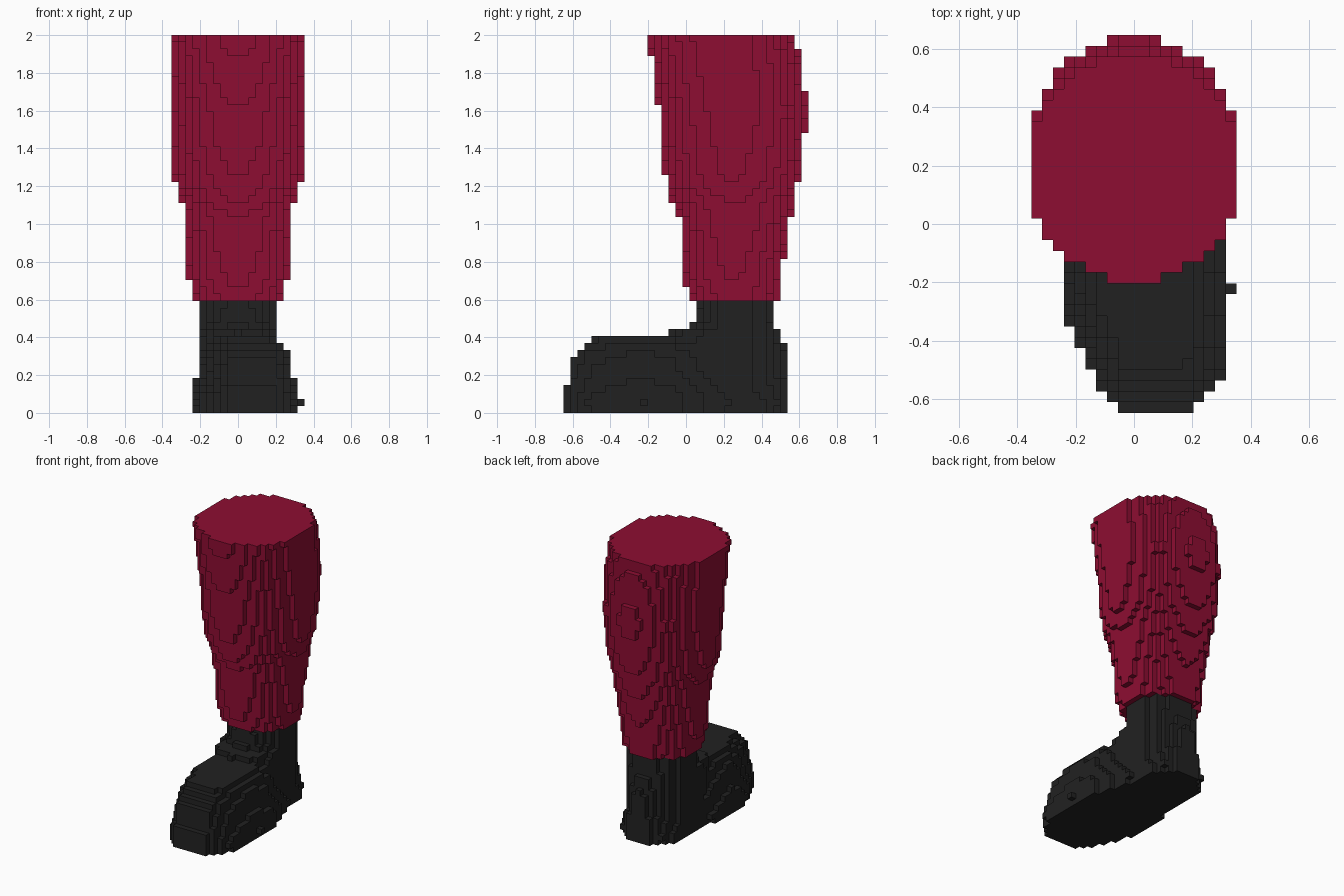
import bpy, bmesh, math

cube = bpy.data.objects.get("Cube")
if cube:
    bpy.data.objects.remove(cube, do_unlink=True)

V = 2 / 54                 # voxel size
NX, NY, NZ = 19, 35, 54    # grid size
CUFF = 16                  # layer where the trouser leg starts


def material(name, rgb):
    m = bpy.data.materials.new(name)
    m.use_nodes = True
    m.diffuse_color = (*rgb, 1)
    m.node_tree.nodes["Principled BSDF"].inputs["Base Color"].default_value = (*rgb, 1)
    return m


def interp(table, t):
    """Piecewise linear lookup in rows (t, a, b, ...)."""
    if t <= table[0][0]:
        return table[0][1:]
    for p, q in zip(table, table[1:]):
        if t <= q[0]:
            f = (t - p[0]) / (q[0] - p[0])
            return tuple(a + (b - a) * f for a, b in zip(p[1:], q[1:]))
    return table[-1][1:]


# Leg: height, half width
LEG_X = [(.6, .235), (.72, .26), (1.1, .292), (1.14, .303), (1.25, .336), (1.6, .353), (2, .363)]
# Leg: height, front edge
LEG_FRONT = [(.6, .02), (.67, 0), (1.04, -.037), (1.12, -.074), (1.26, -.111),
             (1.63, -.148), (1.89, -.185), (2, -.2)]
# Leg: height, back edge
LEG_BACK = [(.6, .49), (.85, .519), (1.04, .556), (1.22, .593), (1.48, .63),
            (1.59, .64), (1.7, .63), (1.93, .593), (2, .58)]
# Ankle: height, half width, front edge, back edge
ANKLE = [(0, .19, -.1, .53), (.11, .195, -.1, .519), (.38, .2, -.1, .49), (.425, .2, -.075, .485),
         (.46, .2, .03, .475), (.5, .2, .065, .46), (.6, .2, .07, .46)]
# Sole outline: y, right edge, left edge
SOLE = [(-.65, -.04, .19), (-.59, -.1, .25), (-.5, -.15, .3), (-.4, -.19, .315),
        (-.3, -.23, .322), (-.24, -.245, .327), (-.18, -.25, .322), (-.08, -.235, .315),
        (.05, -.215, .27), (.2, -.2, .22), (.4, -.19, .19), (.5, -.13, .13), (.54, -.07, .07)]
# Foot: height, side inset, toe limit
FOOT = [(.02, 0, -.65), (.055, -.008, -.65), (.09, 0, -.64), (.15, .02, -.63), (.185, .03, -.62),
        (.3, .055, -.593), (.33, .067, -.556), (.37, .105, -.519), (.41, .135, -.49)]


def in_oval(x, y, rx, front, back, power):
    cy, ry = (front + back) / 2, (back - front) / 2 + .002
    return abs(x / (rx + .001)) ** power + abs((y - cy) / ry) ** power <= 1


def in_leg(x, y, z):
    return in_oval(x, y, *interp(LEG_X, z), *interp(LEG_FRONT, z), *interp(LEG_BACK, z), 2.05)


def in_boot(x, y, z):
    if in_oval(x, y, *interp(ANKLE, z), 2.3):
        return True
    if z > 11 * V or y > .54:
        return False
    inset, toe = interp(FOOT, z)
    lo, hi = interp(SOLE, y)
    return y >= toe and lo + inset <= x <= hi - inset


def voxel_part(name, inside, z0, z1, mat):
    """Fill the grid by a shape test and skin the outside of the filled cells."""
    cells = {(i, j, k) for i in range(NX) for j in range(NY) for k in range(z0, z1)
             if inside((i + .5 - NX / 2) * V, (j + .5 - NY / 2) * V, (k + .5) * V)}
    bm = bmesh.new()
    verts = {}

    def vert(c):
        if c not in verts:
            verts[c] = bm.verts.new(((c[0] - NX / 2) * V, (c[1] - NY / 2) * V, c[2] * V))
        return verts[c]

    for cell in cells:
        for axis in range(3):
            for side in (0, 1):
                nb = list(cell)
                nb[axis] += 2 * side - 1
                if tuple(nb) in cells:
                    continue
                u, w = (axis + 1) % 3, (axis + 2) % 3
                quad = []
                for a, b in ((0, 0), (1, 0), (1, 1), (0, 1)):
                    c = list(cell)
                    c[axis] += side
                    c[u] += a
                    c[w] += b
                    quad.append(vert(tuple(c)))
                bm.faces.new(quad if side else quad[::-1])
    mesh = bpy.data.meshes.new(name)
    bm.to_mesh(mesh)
    bm.free()
    mesh.materials.append(mat)
    ob = bpy.data.objects.new(name, mesh)
    bpy.context.scene.collection.objects.link(ob)
    return ob


# Boot with foot and ankle, then the trouser leg on top
voxel_part("boot", in_boot, 0, CUFF, material("charcoal", (.0156, .0156, .0156)))
voxel_part("trouser_leg", in_leg, CUFF, NZ, material("crimson", (.27, .004, .032)))
